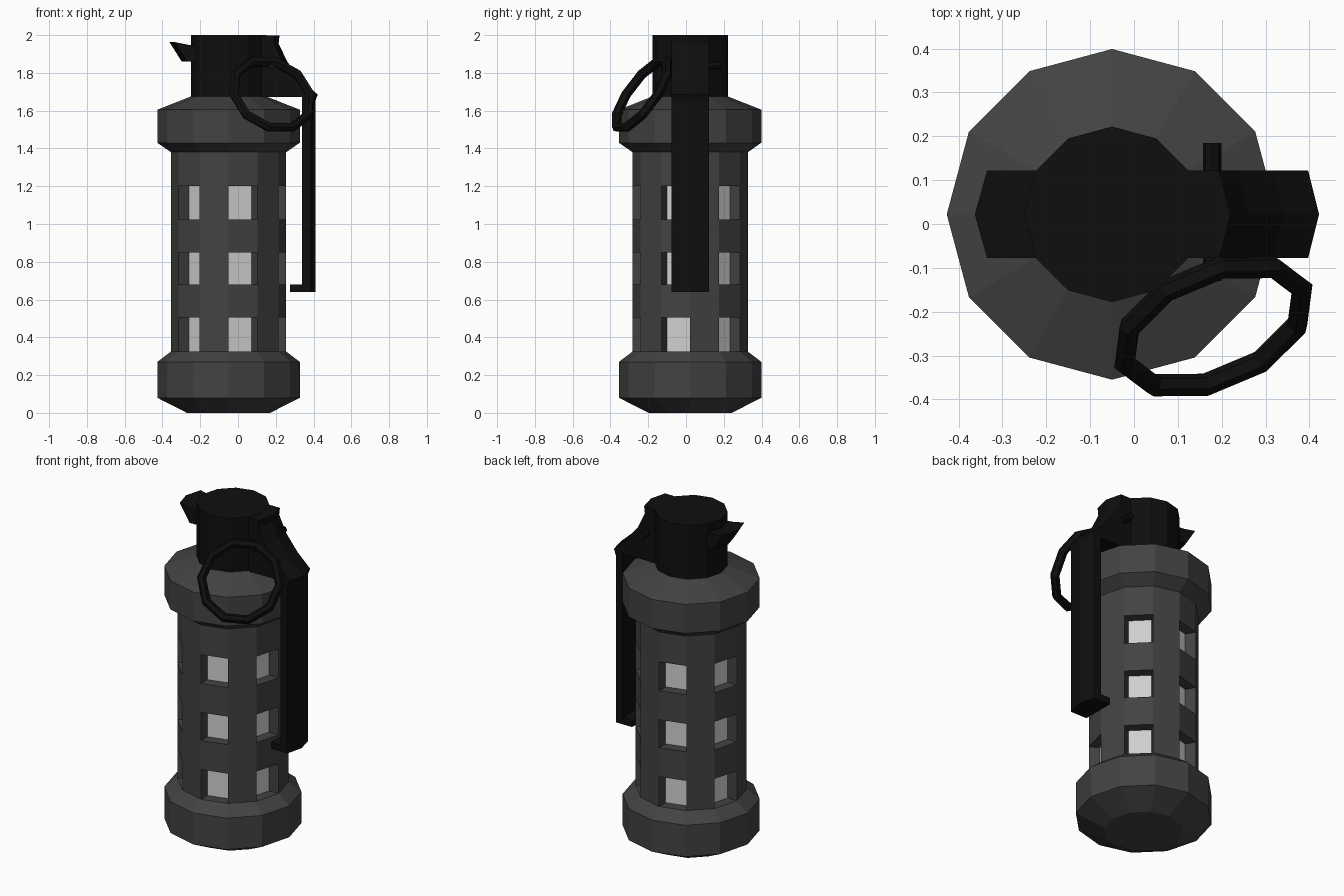
import bpy, bmesh, math
from mathutils import Vector, Matrix

cube = bpy.data.objects.get("Cube")
if cube:
    bpy.data.objects.remove(cube)

AXIS = Vector((-0.05, 0.022, 0))
SIDES = 12


def material(name, value):
    m = bpy.data.materials.new(name)
    m.use_nodes = True
    colour = (value, value, value, 1)
    m.diffuse_color = colour
    bsdf = m.node_tree.nodes["Principled BSDF"]
    bsdf.inputs["Base Color"].default_value = colour
    bsdf.inputs["Roughness"].default_value = 0.8
    return m


grey = material("dark grey", 0.055)
black = material("black", 0.0045)
pale = material("pale grey", 0.62)


def finish(bm, name, mats, location=(0, 0, 0)):
    mesh = bpy.data.meshes.new(name)
    bm.to_mesh(mesh)
    bm.free()
    for m in mats:
        mesh.materials.append(m)
    obj = bpy.data.objects.new(name, mesh)
    obj.location = location
    bpy.context.collection.objects.link(obj)
    return obj


def lathe(profile):
    """Closed twelve-sided turned shape from (radius, height) pairs."""
    bm = bmesh.new()
    rings = []
    for r, z in profile:
        angles = [math.tau * i / SIDES for i in range(SIDES)]
        rings.append([bm.verts.new((r * math.cos(a), r * math.sin(a), z)) for a in angles])
    for low, high in zip(rings, rings[1:]):
        for i in range(SIDES):
            j = (i + 1) % SIDES
            bm.faces.new((low[i], low[j], high[j], high[i]))
    bm.faces.new(rings[0][::-1])
    bm.faces.new(rings[-1])
    bm.normal_update()
    return bm


def strip(name, outline, half_width, bulge):
    """Side outline (x, z, ridged) given width in y, with a ridge down the middle."""
    bm = bmesh.new()
    loops = []
    for y, b in ((-half_width, 0), (0, bulge), (half_width, 0)):
        loops.append([bm.verts.new((x + b * ridged, y + AXIS.y, z)) for x, z, ridged in outline])
    n = len(outline)
    for near, far in zip(loops, loops[1:]):
        for i in range(n):
            j = (i + 1) % n
            bm.faces.new((near[i], near[j], far[j], far[i]))
    bm.faces.new(loops[0])
    bm.faces.new(loops[-1][::-1])
    bmesh.ops.recalc_face_normals(bm, faces=bm.faces)
    return finish(bm, name, [black])


# Canister body with three rows of recessed windows on every other side
WALL, COLLAR, CORE = 0.305, 0.377, 0.243
windows = [(0.325, 0.505), (0.68, 0.85), (1.025, 1.2)]
profile = [(0.22, 0), (COLLAR, 0.08), (COLLAR, 0.27)]
profile += [(WALL, z) for row in windows for z in row]
profile += [(WALL, 1.38), (COLLAR, 1.43), (COLLAR, 1.605), (0.2, 1.675)]
bm = lathe(profile)
openings = []
for f in bm.faces:
    c = f.calc_center_median()
    side = int((math.atan2(c.y, c.x) % math.tau) / (math.tau / SIDES))
    if side % 2 and any(low < c.z < high for low, high in windows) and len(f.verts) == 4:
        openings.append(f)
for f in bmesh.ops.extrude_discrete_faces(bm, faces=openings)["faces"]:
    f.material_index = 1
    for v in f.verts:
        v.co.x *= CORE / WALL
        v.co.y *= CORE / WALL
finish(bm, "canister_body", [grey, pale], AXIS)

# Fuze head
finish(lathe([(0.2, 1.66), (0.2, 2.0)]), "fuze_head", [black], AXIS)

# Safety lever with its foot
strip("safety_lever", [
    (0.08, 1.998, 0), (0.195, 1.998, 1), (0.19, 1.955, 1), (0.237, 1.857, 1),
    (0.315, 1.76, 1), (0.397, 1.685, 1), (0.384, 1.65, 1), (0.384, 0.64, 1),
    (0.275, 0.64, 0), (0.275, 0.68, 0), (0.34, 0.68, 0), (0.34, 1.672, 0),
    (0.08, 1.672, 0)], 0.1, 0.025)

# Hooked hinge opposite the lever
strip("lever_hinge", [
    (-0.18, 1.94, 0), (-0.26, 1.948, 0), (-0.335, 1.963, 1),
    (-0.27, 1.86, 1), (-0.18, 1.86, 0)], 0.1, -0.028)

# Pull pin
bm = bmesh.new()
bmesh.ops.create_cone(bm, cap_ends=True, segments=8, radius1=0.021, radius2=0.021, depth=0.315,
                      matrix=Matrix.Rotation(math.pi / 2, 4, 'X'))
finish(bm, "pull_pin", [black], (0.178, 0.027, 1.84))

# Pull ring, tilted and hanging from the pin
normal = Vector((0.32, -0.764, 0.558)).normalized()
u = Vector((0.764, 0.32, 0)).normalized()
v = normal.cross(u)
SEGMENTS, TUBE_SIDES = 10, 6
bm = bmesh.new()
grid = []
for i in range(SEGMENTS):
    a = math.tau * i / SEGMENTS
    out = u * math.cos(a) + v * math.sin(a)
    loop = []
    for k in range(TUBE_SIDES):
        t = math.tau * k / TUBE_SIDES
        loop.append(bm.verts.new(out * (0.219 + 0.026 * math.cos(t)) + normal * 0.026 * math.sin(t)))
    grid.append(loop)
for i in range(SEGMENTS):
    here, there = grid[i], grid[(i + 1) % SEGMENTS]
    for k in range(TUBE_SIDES):
        m = (k + 1) % TUBE_SIDES
        bm.faces.new((here[k], there[k], there[m], here[m]))
bmesh.ops.recalc_face_normals(bm, faces=bm.faces)
finish(bm, "pull_ring", [black], (0.181, -0.233, 1.685))
